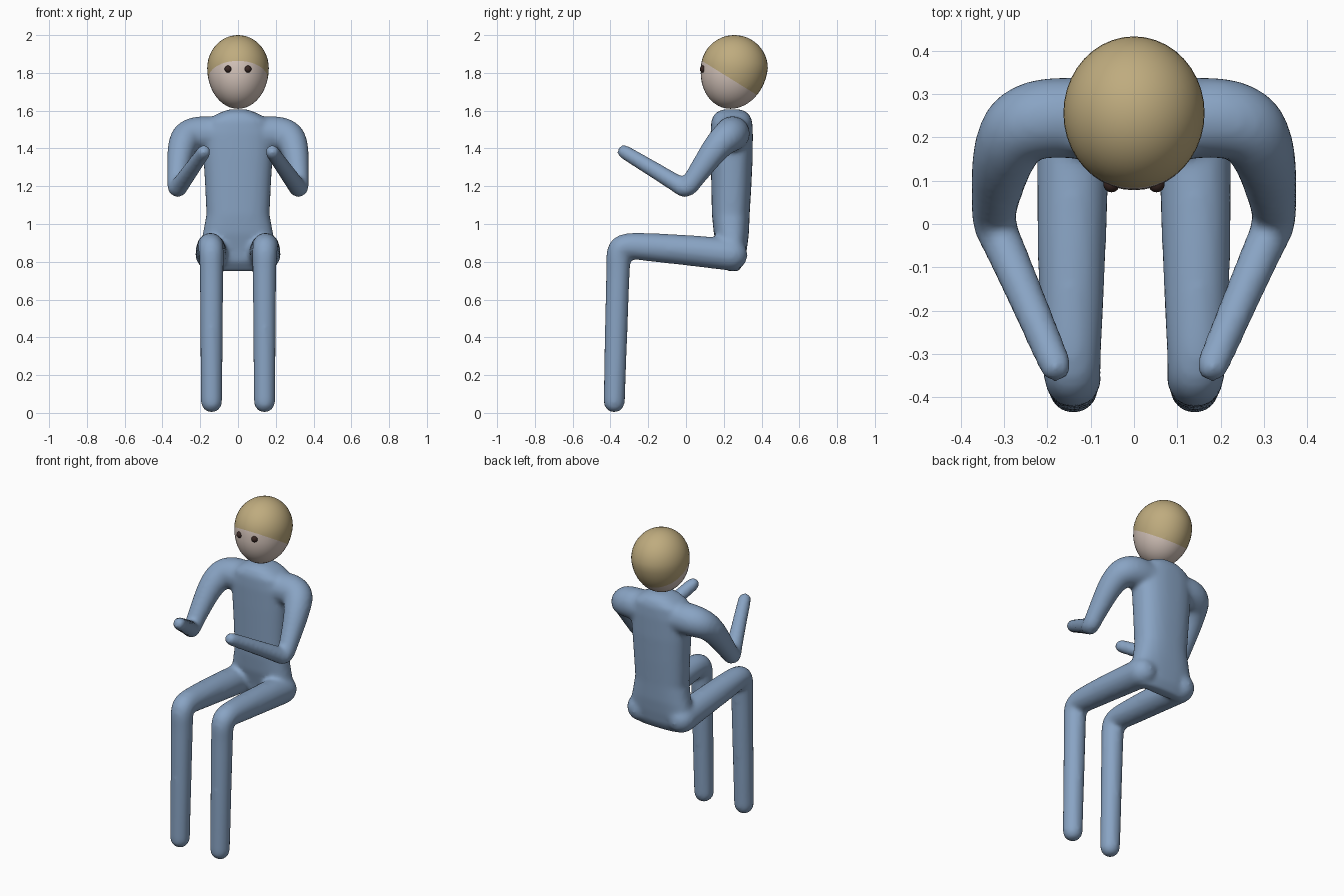
import bpy, bmesh, math
from mathutils import Vector, Matrix

cube = bpy.data.objects.get("Cube")
if cube:
    bpy.data.objects.remove(cube, do_unlink=True)


def material(name, rgb):
    m = bpy.data.materials.new(name)
    m.use_nodes = True
    m.diffuse_color = (*rgb, 1)
    m.node_tree.nodes["Principled BSDF"].inputs["Base Color"].default_value = (*rgb, 1)
    return m


blue = material("blue suit", (0.25, 0.37, 0.55))
skin = material("pale skin", (0.67, 0.56, 0.5))
blond = material("blond hair", (0.52, 0.41, 0.21))
dark = material("dark eyes", (0.04, 0.02, 0.017))


def make_object(name, bm, mats):
    bmesh.ops.recalc_face_normals(bm, faces=bm.faces)
    for f in bm.faces:
        f.smooth = True
    mesh = bpy.data.meshes.new(name)
    bm.to_mesh(mesh)
    bm.free()
    for m in mats:
        mesh.materials.append(m)
    ob = bpy.data.objects.new(name, mesh)
    bpy.context.scene.collection.objects.link(ob)
    return ob


def loft(bm, rings):
    """Skin a list of point rings and close both ends."""
    rows = [[bm.verts.new(p) for p in ring] for ring in rings]
    n = len(rows[0])
    for a, b in zip(rows, rows[1:]):
        for i in range(n):
            j = (i + 1) % n
            bm.faces.new((a[i], a[j], b[j], b[i]))
    bm.faces.new(rows[0])
    bm.faces.new(rows[-1])


def soften(points, passes=3):
    """Round a path of (x, y, z, radius) by corner cutting."""
    pts = [Vector(p) for p in points]
    for _ in range(passes):
        out = [pts[0]]
        for a, b in zip(pts, pts[1:]):
            out += [a.lerp(b, 0.25), a.lerp(b, 0.75)]
        pts = out + [pts[-1]]
    return pts


def limb(bm, points, side, n=20):
    """Tube with varying radius and round ends."""
    pts = soften(points)
    pos = [Vector((p[0] * side, p[1], p[2])) for p in pts]
    rad = [p[3] for p in pts]
    last = len(pos) - 1
    tans = [(pos[min(i + 1, last)] - pos[max(i - 1, 0)]).normalized() for i in range(last + 1)]
    u = tans[0].orthogonal().normalized()
    steps = [math.radians(a) for a in (85, 65, 45, 22)]
    rings = []

    def ring(c, t, u, r):
        v = t.cross(u)
        rings.append([c + r * (math.cos(k * math.tau / n) * u + math.sin(k * math.tau / n) * v)
                      for k in range(n)])

    for a in steps:
        ring(pos[0] - tans[0] * rad[0] * math.sin(a), tans[0], u, rad[0] * math.cos(a))
    for i in range(last + 1):
        if i:
            u = tans[i - 1].rotation_difference(tans[i]) @ u
        ring(pos[i], tans[i], u, rad[i])
    for a in reversed(steps):
        ring(pos[-1] + tans[-1] * rad[-1] * math.sin(a), tans[-1], u, rad[-1] * math.cos(a))
    loft(bm, rings)


# Torso: (height, centre y, half width, half depth)
torso = [(0.75, 0.25, 0.14, 0.03), (0.80, 0.245, 0.185, 0.065),
         (0.87, 0.245, 0.205, 0.078), (0.95, 0.24, 0.186, 0.093),
         (1.05, 0.237, 0.167, 0.1), (1.2, 0.24, 0.174, 0.106),
         (1.35, 0.242, 0.183, 0.111), (1.48, 0.242, 0.19, 0.112),
         (1.55, 0.242, 0.165, 0.108), (1.585, 0.242, 0.105, 0.09),
         (1.607, 0.242, 0.05, 0.05)]


def squarish(value):
    return math.copysign(abs(value) ** 0.8, value)


body = bmesh.new()
loft(body, [[Vector((rx * squarish(math.cos(k * math.tau / 40)),
                     cy + ry * squarish(math.sin(k * math.tau / 40)), z))
             for k in range(40)] for z, cy, rx, ry in torso])

# Arms and legs, mirrored
arm = [(0.1, 0.245, 1.475, 0.095), (0.25, 0.245, 1.48, 0.092), (0.3, 0.17, 1.42, 0.076),
       (0.322, 0.05, 1.25, 0.055), (0.325, 0.0, 1.18, 0.05), (0.3, -0.05, 1.215, 0.047),
       (0.181, -0.327, 1.382, 0.038)]
leg = [(0.14, 0.24, 0.838, 0.086), (0.143, 0, 0.862, 0.081), (0.145, -0.2, 0.878, 0.075),
       (0.145, -0.32, 0.886, 0.068), (0.142, -0.358, 0.86, 0.066), (0.14, -0.36, 0.75, 0.063),
       (0.14, -0.365, 0.6, 0.062), (0.14, -0.38, 0.058, 0.057)]
for side in (1, -1):
    limb(body, arm, side)
    limb(body, leg, side)

# Fuse into one soft body
suit = make_object("body", body, [blue])
fuse = suit.modifiers.new("fuse", 'REMESH')
fuse.mode = 'VOXEL'
fuse.voxel_size = 0.013
fuse.use_smooth_shade = True
relax = suit.modifiers.new("relax", 'SMOOTH')
relax.factor = 0.5
relax.iterations = 8

# Egg-shaped head, with the hair above a sloping hairline
head = bmesh.new()
bmesh.ops.create_uvsphere(head, u_segments=40, v_segments=24, radius=1)
for v in head.verts:
    x, y, z = v.co
    chin = min(z, 0)
    v.co = (0.163 * x, 0.256 + 0.177 * y + 0.02 * chin,
            1.825 + z * (0.175 if z > 0 else 0.215))
hair_point, hair_normal = Vector((0, 0.09, 1.86)), Vector((0, 0.62, 1))
bmesh.ops.bisect_plane(head, geom=head.verts[:] + head.edges[:] + head.faces[:],
                       plane_co=hair_point, plane_no=hair_normal)
for f in head.faces:
    f.material_index = int((f.calc_center_median() - hair_point).dot(hair_normal) > 0)
make_object("head", head, [skin, blond])

# Eyes
for side, name in ((1, "left_eye"), (-1, "right_eye")):
    eye = bmesh.new()
    bmesh.ops.create_uvsphere(eye, u_segments=16, v_segments=10, radius=0.019,
                              matrix=Matrix.Translation((0.052 * side, 0.092, 1.82)))
    make_object(name, eye, [dark])
